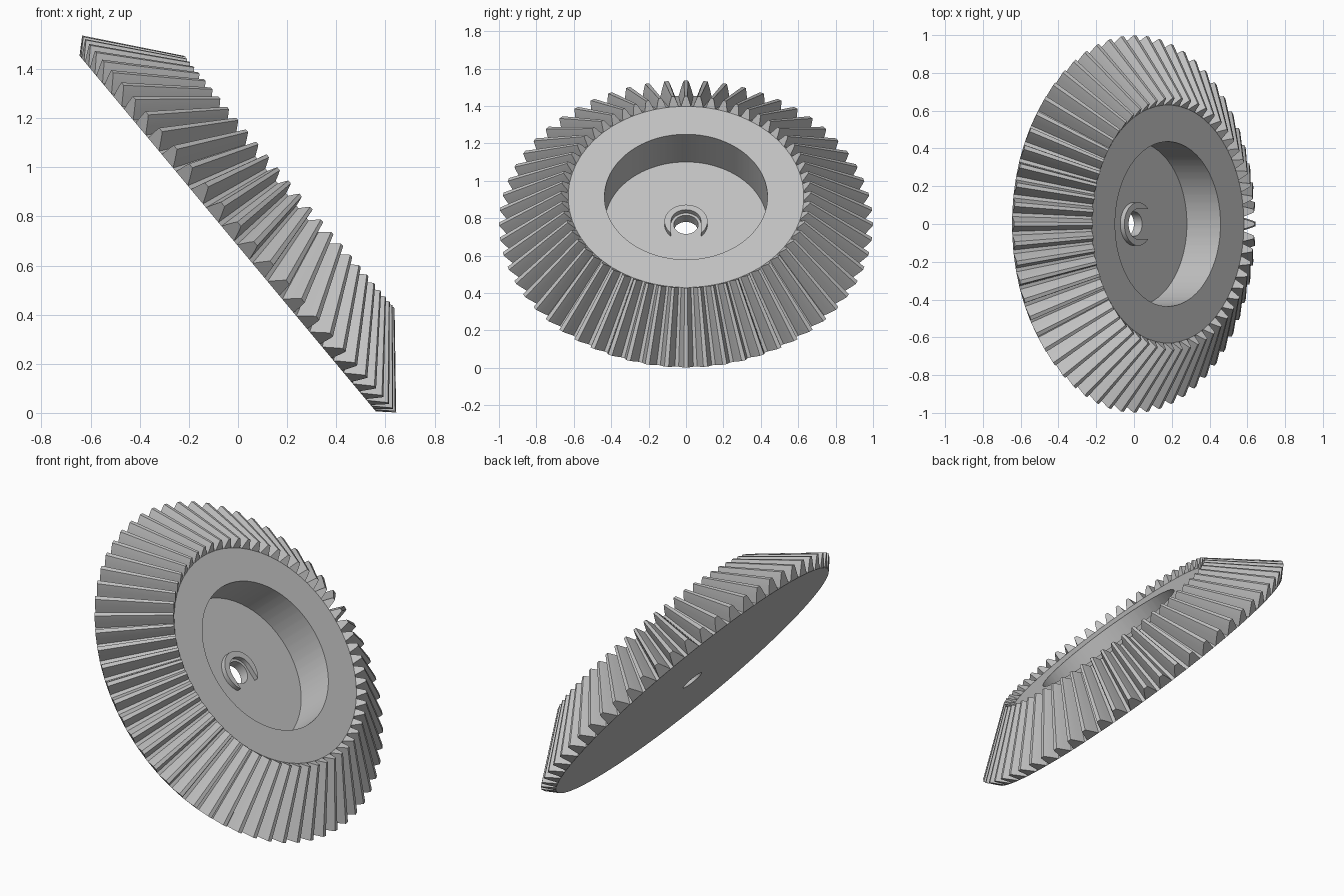
import bpy, bmesh
from math import sin, cos, pi, radians

cube = bpy.data.objects.get("Cube")
if cube:
    bpy.data.objects.remove(cube)

TEETH = 60
TILT = radians(50.2)
CENTRE = (-0.042, 0, 0.73)
APEX = 0.866            # height where all tooth lines meet
SHRINK = 0.668          # inner end of a tooth relative to its outer end
ROOT, TIP = (0.943, 0.0), (0.999, 0.061)

steel = bpy.data.materials.new("grey_steel")
steel.use_nodes = True
GREY = (0.54, 0.54, 0.54, 1)
steel.diffuse_color = GREY
steel.node_tree.nodes["Principled BSDF"].inputs["Base Color"].default_value = GREY


def polar(r, a, h):
    return (r * cos(a), r * sin(a), h)


def toward_apex(r, h):
    return (r * SHRINK, APEX + (h - APEX) * SHRINK)


def lathe(bm, profile, angles):
    """Spin a closed (radius, height) outline around the axis."""
    rings = [[bm.verts.new(polar(r, a, h)) for r, h in profile] for a in angles]
    n = len(profile)
    for i, ring in enumerate(rings):
        nxt = rings[(i + 1) % len(rings)]
        for k in range(n):
            m = (k + 1) % n
            bm.faces.new((ring[k], nxt[k], nxt[m], ring[m]))


def prism(bm, lower, upper):
    """Closed solid between two matching outlines."""
    a = [bm.verts.new(p) for p in lower]
    b = [bm.verts.new(p) for p in upper]
    bm.faces.new(a)
    bm.faces.new(b[::-1])
    for k in range(len(a)):
        m = (k + 1) % len(a)
        bm.faces.new((a[k], b[k], b[m], a[m]))


def finish(name, bm):
    bmesh.ops.recalc_face_normals(bm, faces=bm.faces)
    mesh = bpy.data.meshes.new(name)
    bm.to_mesh(mesh)
    bm.free()
    mesh.materials.append(steel)
    obj = bpy.data.objects.new(name, mesh)
    bpy.context.collection.objects.link(obj)
    obj.location = CENTRE
    obj.rotation_euler = (0, TILT, 0)
    bpy.ops.object.select_all(action='DESELECT')
    obj.select_set(True)
    bpy.context.view_layer.objects.active = obj
    bpy.ops.object.shade_smooth_by_angle(angle=radians(15))
    return obj


# Dished body with a centre bore
base_half = radians(2.4)
angles = [2 * pi * i / TEETH + s * base_half for i in range(TEETH) for s in (-1, 1)]
rim = toward_apex(*ROOT)
bm = bmesh.new()
lathe(bm, [(0.065, 0), ROOT, rim, (0.436, rim[1]), (0.436, 0.056), (0.065, 0.056)], angles)
finish("gear_body", bm)

# Tapered teeth: half of the flank as (share of depth, half angle), then mirrored
flank = [(0, 2.4), (0.45, 1.65), (0.8, 1.05), (1, 0.65)]
outline = [(t, -a) for t, a in flank] + [(t, a) for t, a in reversed(flank)]
bm = bmesh.new()
for i in range(TEETH):
    outer, inner = [], []
    for t, a in outline:
        ang = 2 * pi * i / TEETH + radians(a)
        r, h = (ROOT[k] + t * (TIP[k] - ROOT[k]) for k in (0, 1))
        outer.append(polar(r, ang, h))
        r, h = toward_apex(r, h)
        inner.append(polar(r, ang, h))
    prism(bm, outer, inner)
finish("gear_teeth", bm)

# Raised hub collar, open on its lower side with parallel slot walls
R_OUT, R_IN, STEPS = 0.115, 0.08, 40
gap = math_gap = 0.775   # half angle of the slot at the outer radius
bm = bmesh.new()
start_out, start_in = gap, pi / 2
outer = []
inner = []
for k in range(STEPS + 1):
    f = k / STEPS
    a = start_out + f * (2 * pi - 2 * start_out)
    b = start_in + f * (2 * pi - 2 * start_in)
    outer.append((R_OUT, a))
    inner.append((R_IN, b))
rows = [[bm.verts.new(polar(r, a, h)) for r, a in line]
        for line, h in ((outer, 0.05), (outer, 0.084), (inner, 0.084), (inner, 0.05))]
for j in range(4):
    p, q = rows[j], rows[(j + 1) % 4]
    for k in range(STEPS):
        bm.faces.new((p[k], p[k + 1], q[k + 1], q[k]))
for end in (0, STEPS):
    bm.faces.new([row[end] for row in rows])
finish("hub_collar", bm)
